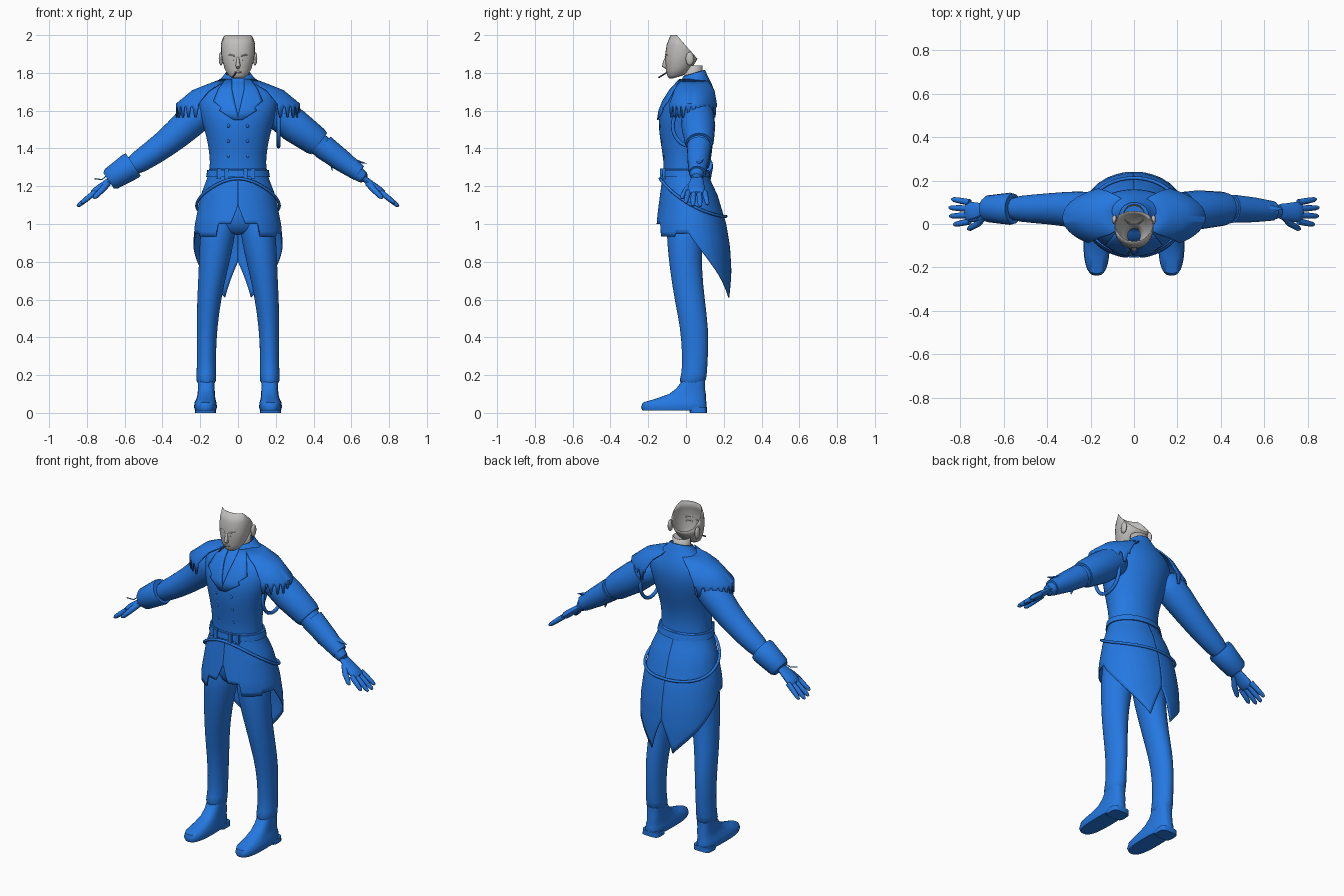
import bpy, bmesh, math
from mathutils import Vector

if "Cube" in bpy.data.objects:
    bpy.data.objects.remove(bpy.data.objects["Cube"])


def material(name, rgb):
    m = bpy.data.materials.new(name)
    m.use_nodes = True
    m.diffuse_color = (*rgb, 1)
    m.node_tree.nodes["Principled BSDF"].inputs["Base Color"].default_value = (*rgb, 1)
    return m


BLUE = material("cloth blue", (0.018, 0.19, 0.76))
GREY = material("skin grey", (0.53, 0.52, 0.51))
DARK = material("dark grey", (0.06, 0.06, 0.06))


def finish(name, bm, mat, thick=0, subsurf=0, angle=50):
    bmesh.ops.recalc_face_normals(bm, faces=bm.faces)
    me = bpy.data.meshes.new(name)
    bm.to_mesh(me)
    bm.free()
    me.materials.append(mat)
    ob = bpy.data.objects.new(name, me)
    bpy.context.collection.objects.link(ob)
    if thick:
        mod = ob.modifiers.new("thickness", 'SOLIDIFY')
        mod.thickness, mod.offset = thick, 0
    if subsurf:
        mod = ob.modifiers.new("smooth", 'SUBSURF')
        mod.levels = mod.render_levels = subsurf
    bpy.ops.object.select_all(action='DESELECT')
    bpy.context.view_layer.objects.active = ob
    ob.select_set(True)
    bpy.ops.object.shade_smooth_by_angle(angle=math.radians(angle))
    return ob


def skin(rings, closed=True, caps=True):
    """Join rows of points with quads."""
    bm = bmesh.new()
    rows = [[bm.verts.new(p) for p in r] for r in rings]
    n = len(rows[0])
    for a, b in zip(rows, rows[1:]):
        for i in range(n if closed else n - 1):
            j = (i + 1) % n
            bm.faces.new((a[i], a[j], b[j], b[i]))
    if closed and caps:
        bm.faces.new(rows[0])
        bm.faces.new(rows[-1])
    return bm


def section(row, t, grow=0, p=1):
    """Point on a flat oval (z, centre x, half width, front y, back y); t=0 is the front."""
    z, cx, rx, yf, yb = row
    s, c = math.sin(t), math.cos(t)
    x = cx + (rx + grow) * math.copysign(abs(s) ** p, s)
    y = (yf + yb) / 2 - ((yb - yf) / 2 + grow) * math.copysign(abs(c) ** p, c)
    return Vector((x, y, z))


def at(rows, z):
    """Interpolate a profile at height z."""
    rows = sorted(rows)
    z = min(max(z, rows[0][0]), rows[-1][0])
    for a, b in zip(rows, rows[1:]):
        if z <= b[0]:
            k = (z - a[0]) / (b[0] - a[0])
            return [u + (v - u) * k for u, v in zip(a, b)]


def loft(rows, n=24, p=1, grow=0, caps=True):
    return skin([[section(r, math.tau * i / n, grow, p) for i in range(n)] for r in rows], True, caps)


def tube(pts, n=12, flat=1):
    """Round limb through (x, y, z, radius) points; flat squashes its thickness."""
    ps = [Vector(p[:3]) for p in pts]
    rings = []
    for i, p in enumerate(ps):
        d = ps[min(i + 1, len(ps) - 1)] - ps[max(i - 1, 0)]
        u = d.cross(Vector((0, 1, 0))).normalized()
        v = d.cross(u).normalized()
        r = pts[i][3]
        rings.append([p + r * (flat * u * math.cos(a) + v * math.sin(a))
                      for a in (math.tau * k / n for k in range(n))])
    return skin(rings)


def ball(name, loc, size, mat, n=12):
    bm = bmesh.new()
    bmesh.ops.create_uvsphere(bm, u_segments=n, v_segments=n // 2 + 2, radius=1)
    for v in bm.verts:
        v.co = Vector(loc) + Vector([a * b for a, b in zip(v.co, size)])
    return finish(name, bm, mat)


def cord(name, pts, r, cyclic=False, mat=BLUE):
    cu = bpy.data.curves.new(name, 'CURVE')
    cu.dimensions, cu.bevel_depth, cu.bevel_resolution = '3D', r, 2
    sp = cu.splines.new('POLY')
    sp.points.add(len(pts) - 1)
    for q, p in zip(sp.points, pts):
        q.co = (*p, 1)
    sp.use_cyclic_u = cyclic
    cu.materials.append(mat)
    ob = bpy.data.objects.new(name, cu)
    bpy.context.collection.objects.link(ob)


# Coat body with collar
TORSO = [(1.27, 0, .15, -.118, .11), (1.33, 0, .145, -.115, .10), (1.42, 0, .155, -.13, .11),
         (1.5, 0, .175, -.142, .135), (1.58, 0, .2, -.142, .155), (1.65, 0, .215, -.115, .16),
         (1.70, 0, .2, -.085, .15), (1.74, 0, .13, -.055, .135), (1.77, 0, .08, -.025, .108),
         (1.8, 0, .064, -.012, .098)]
bm = loft(TORSO, 32, caps=False)
for v in bm.verts:
    if v.co.z > 1.76:
        v.co.z += (v.co.y - .04) * .3
finish("coat_body", bm, BLUE, thick=.006, subsurf=1)

# Coat skirt: short front panels, long split tails
SKIRT = [(1.29, 0, .15, -.118, .108), (1.25, 0, .157, -.122, .118), (1.15, 0, .195, -.135, .165),
         (1.0, 0, .225, -.155, .21), (.88, 0, .236, -.155, .23), (.75, 0, .235, -.14, .238), (.6, 0, .2, -.13, .237)]


def hem(deg):
    if deg < 10:
        return 1.1 - .01 * deg
    if deg < 30:
        return 1.0
    if deg < 62:
        return .935
    if deg < 160:
        return .95 - .34 * max(0, (deg - 85) / 75) ** .9
    return .61 + .19 * (deg - 160) / 20


for s, side in ((1, "left"), (-1, "right")):
    angles = [2.5 * i for i in range(73)]
    rows = []
    for k in range(15):
        rows.append([])
        for d in angles:
            z = 1.29 + (hem(d) - 1.29) * k / 14
            p = section(at(SKIRT, z), math.radians(d))
            rows[-1].append((s * p.x, p.y, p.z))
    finish(f"{side}_coat_skirt", skin(rows, False), BLUE, thick=.006)

# Belt, buckle and hanging hip cord
finish("belt", loft([at(SKIRT, z) for z in (1.25, 1.285)], 32, grow=.012), BLUE)
for x in (-.1, -.06, .04, .08):
    bm = bmesh.new()
    bmesh.ops.create_cube(bm, size=1)
    y = section(at(SKIRT, 1.26), math.asin(x / .16), .014).y
    for v in bm.verts:
        v.co = Vector((x + v.co.x * .022, y + v.co.y * .016, 1.265 + v.co.z * .055))
    finish("belt_loop", bm, BLUE)
pts = []
for i in range(64):
    t = math.tau * i / 64
    z = 1.04 + .2 * ((1 + math.cos(t)) / 2) ** 1.6
    pts.append(section(at(SKIRT, z), t, .014))
cord("hip_cord", pts, .008, True)

# Lapels and front edge lie just over the chest
LAPEL = [(1.765, .03, .062), (1.71, .03, .1), (1.65, .018, .125), (1.615, .01, .085), (1.6, .006, .095), (1.55, -.004, .02)]
for s, side in ((1, "left"), (-1, "right")):
    rows = []
    for z, a, b in LAPEL:
        rows.append([])
        for k in range(7):
            x = a + (b - a) * k / 6
            r = at(TORSO, z)
            p = section(r, math.asin(min(.99, x / r[2])), .008)
            rows[-1].append((s * p.x, p.y, z))
    finish(f"{side}_lapel", skin(rows, False), BLUE, thick=.008)
for z in (1.36, 1.44, 1.52):
    for x in (-.05, .05):
        r = at(TORSO, z)
        p = section(r, math.asin(x / r[2]))
        ball("coat_button", p, (.009, .006, .009), BLUE, 8)

# Shoulder capes with fringed hems
CAPE = [(1.765, 0, .085, -.03, .115), (1.735, 0, .165, -.07, .145), (1.705, 0, .24, -.09, .165), (1.635, 0, .325, -.12, .18)]
for s, side in ((1, "left"), (-1, "right")):
    rows = [[section(r, math.radians(40 + 2.5 * i)) for i in range(45)] for r in CAPE]
    rows.append([section((1.6 - (.035 if i % 4 in (1, 2) else -.02), 0, .325, -.12, .18),
                         math.radians(40 + 2.5 * i)) for i in range(45)])
    rows = [[(s * p.x, p.y, p.z) for p in r] for r in rows]
    finish(f"{side}_shoulder_cape", skin(rows, False), BLUE, thick=.008)

# Pelvis, trouser legs and shoes
finish("pelvis", loft([(1.2, 0, .15, -.1, .12), (1.08, 0, .175, -.11, .13), (1.0, 0, .17, -.105, .11), (.94, 0, .1, -.07, .06)]), BLUE, subsurf=1)
LEG = [(1.1, .09, .095, -.11, .12), (.9, .112, .094, -.102, .085), (.75, .133, .076, -.085, .085),
       (.6, .153, .064, -.062, .1), (.45, .165, .055, -.03, .12), (.3, .167, .05, -.02, .118),
       (.2, .168, .052, -.022, .11), (.145, .168, .058, -.05, .107)]
SHOE = [(.012, .172, .055, -.23, .108), (.03, .172, .061, -.238, .11), (.055, .172, .058, -.228, .108), (.075, .17, .05, -.16, .105),
        (.1, .168, .046, -.09, .105), (.13, .168, .044, -.05, .1), (.17, .168, .044, -.02, .1)]
for s, side in ((1, "left"), (-1, "right")):
    flip = lambda rows: [(r[0], s * r[1], *r[2:]) for r in rows]
    finish(f"{side}_trouser_leg", loft(flip(LEG), 20), BLUE, subsurf=1)
    finish(f"{side}_shoe", loft(flip(SHOE), 28, .75), BLUE)
    heel = [(0, .172, .055, .02, .11), (.03, .172, .055, .015, .11)]
    finish(f"{side}_heel", loft(flip(heel), 16, .5), BLUE)

# Arms: plain right sleeve, layered left sleeve
ARM_R = [(-.14, .05, 1.62, .08), (-.21, .06, 1.585, .095), (-.32, .07, 1.475, .08), (-.45, .07, 1.375, .068), (-.6, .07, 1.28, .056)]
finish("right_sleeve", tube(ARM_R, 16), BLUE, subsurf=1)
finish("right_cuff", tube([(-.555, .07, 1.315, .07), (-.57, .07, 1.305, .074), (-.67, .07, 1.24, .062), (-.685, .07, 1.23, .05)], 20), BLUE)
ARM_L = [(.14, .05, 1.62, .08), (.21, .06, 1.59, .09), (.32, .07, 1.5, .078), (.45, .07, 1.405, .058), (.58, .06, 1.31, .046), (.69, .055, 1.225, .036)]
finish("left_sleeve", tube(ARM_L, 16), BLUE, subsurf=1)
finish("left_rolled_sleeve", tube([(.23, .06, 1.575, .088), (.3, .065, 1.52, .09), (.41, .07, 1.44, .078), (.43, .07, 1.425, .07)], 20), BLUE)
finish("left_forearm_guard", tube([(.45, .07, 1.41, .066), (.55, .065, 1.335, .058), (.64, .06, 1.27, .045)], 14), BLUE)
for x, y, z, dx, dz in ((.49, .06, 1.34, .01, -.06), (.54, .08, 1.31, .04, -.045), (.6, .05, 1.28, .08, -.03), (.6, .07, 1.34, .08, -.02)):
    bm = tube([(x - .035, y, z + .025, .03), (x, y, z, .03), (x + dx, y, z + dz, .003)], 6, .4)
    finish("sleeve_tatter", bm, BLUE, angle=20)
cord("wrist_thread", [(-.68, .06, 1.27), (-.72, .03, 1.235), (-.76, .02, 1.24)], .003)
cord("underarm_loop", [(.215, .03 + .1 * math.cos(a), 1.52 + .11 * math.sin(a))
                       for a in (math.tau * i / 32 for i in range(32))], .01, True)

# Hands with four fingers and a thumb
for s, side in ((1, "left"), (-1, "right")):
    finish(f"{side}_palm", tube([(s * .65, .06, 1.255, .036), (s * .7, .055, 1.215, .04),
                                 (s * .75, .055, 1.175, .052), (s * .775, .055, 1.155, .045)], 12, .45), BLUE, subsurf=1)
    for i, reach in enumerate((.8, 1, 1.03, .9)):
        y = .012 + i * .029
        y2 = .055 + (y - .055) * 1.35
        path = [(s * (.755 + k * .093 * reach), y + (y2 - y) * k, 1.17 - k * .075 * reach, r)
                for k, r in ((0, .015), (.5, .014), (.9, .011), (1, .005))]
        finish(f"{side}_finger", tube(path, 8), BLUE)
    finish(f"{side}_thumb", tube([(s * .69, .035, 1.215, .018), (s * .72, .0, 1.18, .016),
                                  (s * .755, -.02, 1.145, .013), (s * .765, -.024, 1.135, .005)], 8), BLUE)

# Head: hollow face shell cut open behind the crown
HEAD = [(1.772, 0, .03, -.088, -.02), (1.785, 0, .05, -.097, .005), (1.815, 0, .068, -.103, .03),
        (1.86, 0, .08, -.107, .05), (1.9, 0, .087, -.108, .07), (1.95, 0, .088, -.1, .08), (2.0, 0, .081, -.08, .07)]
bm = loft(HEAD, 28, .92, caps=False)
for v in bm.verts:
    v.co.z += .3 * max(0, v.co.y + .07) * max(0, (1.86 - v.co.z) / .09)
bmesh.ops.bisect_plane(bm, geom=bm.verts[:] + bm.edges[:] + bm.faces[:], plane_co=(0, -.02, 1.966),
                       plane_no=(0, .16, .14), clear_outer=True)
finish("face_shell", bm, GREY, thick=.004)
finish("neck", loft([(1.68, 0, .05, -.01, .09), (1.78, 0, .048, -.008, .085), (1.84, 0, .05, .0, .085)], 20, caps=False), GREY, thick=.004)
finish("nose", tube([(0, -.104, 1.885, .006), (0, -.112, 1.855, .01), (0, -.115, 1.838, .013), (0, -.1, 1.826, .008)], 8), GREY)
ball("lips", (0, -.099, 1.805, ), (.02, .008, .006), GREY)
for s, side in ((1, "left"), (-1, "right")):
    ball(f"{side}_ear", (s * .09, .02, 1.875), (.012, .022, .036), GREY)
    cord(f"{side}_brow", [(s * .015, -.109, 1.888), (s * .04, -.101, 1.896), (s * .062, -.082, 1.893)], .004, mat=GREY)
    cord(f"{side}_eyelid", [(s * .02, -.106, 1.868), (s * .04, -.098, 1.872), (s * .058, -.082, 1.87)], .003, mat=GREY)
cord("cigarette", [(-.008, -.095, 1.806), (-.03, -.145, 1.775)], .004, mat=DARK)
